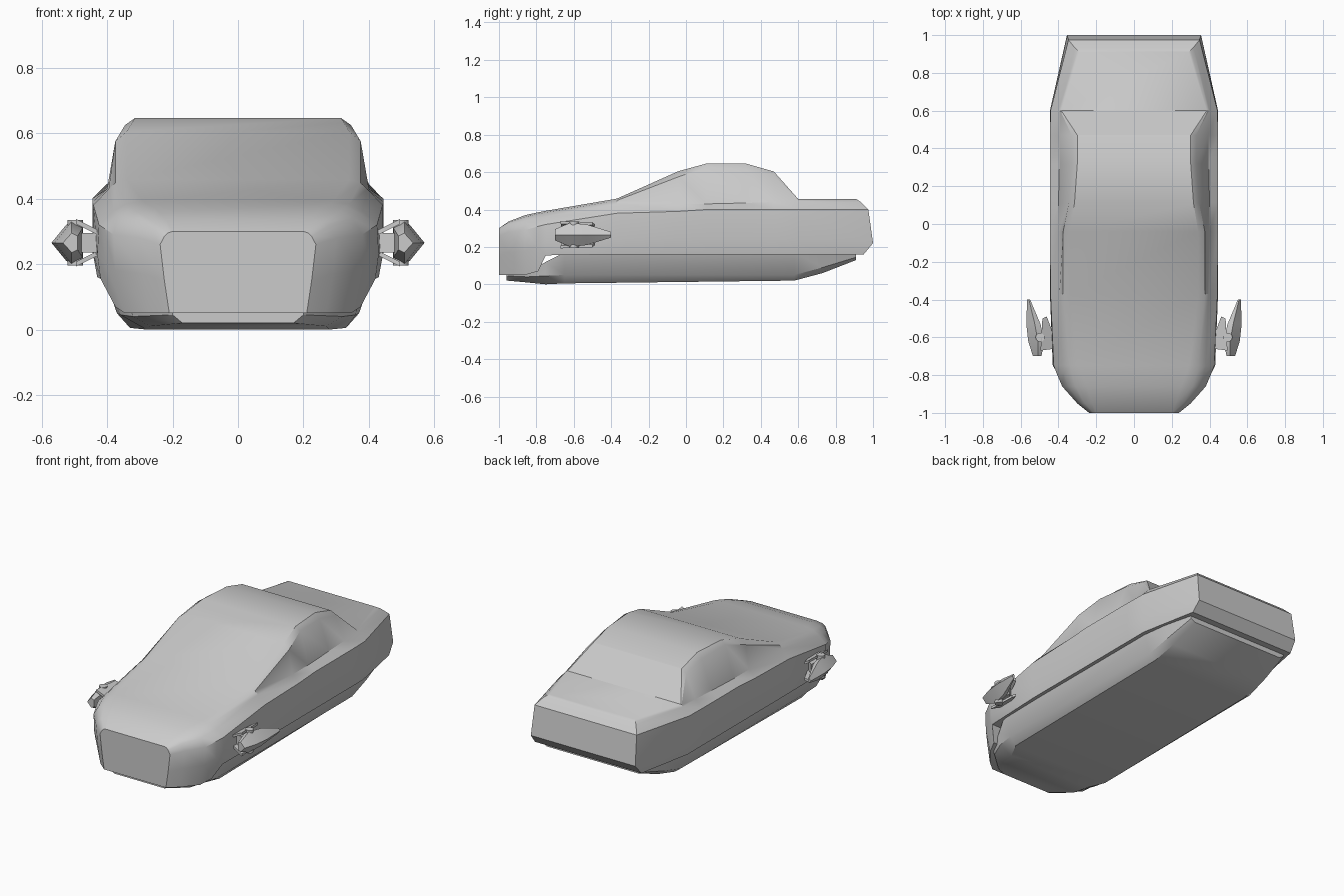
import bpy
import bmesh
from math import radians
from mathutils import Vector

default_cube = bpy.data.objects.get("Cube")
if default_cube:
    bpy.data.objects.remove(default_cube, do_unlink=True)

grey = bpy.data.materials.new("plain grey")
grey.use_nodes = True
grey.diffuse_color = (0.6, 0.6, 0.6, 1)
grey.node_tree.nodes["Principled BSDF"].inputs["Base Color"].default_value = (0.6, 0.6, 0.6, 1)


def finish(name, bm, smooth_before=None):
    """Turn a bmesh into a named grey object, smooth only ahead of a given y."""
    bmesh.ops.recalc_face_normals(bm, faces=bm.faces)
    for face in bm.faces:
        face.smooth = smooth_before is not None and face.calc_center_median().y < smooth_before
    mesh = bpy.data.meshes.new(name)
    bm.to_mesh(mesh)
    bm.free()
    mesh.set_sharp_from_angle(angle=radians(32))
    mesh.materials.append(grey)
    obj = bpy.data.objects.new(name, mesh)
    bpy.context.collection.objects.link(obj)
    return obj


def symmetric_loft(name, sections, smooth_before=None):
    """Skin half sections, listed from top to bottom, with their mirror image."""
    bm = bmesh.new()
    rings = []
    for section in sections:
        left = [bm.verts.new(p) for p in section]
        right = [bm.verts.new((-x, y, z)) for x, y, z in section]
        rings.append(left + right[::-1])
    count = len(rings[0])
    for a, b in zip(rings, rings[1:]):
        for i in range(count):
            j = (i + 1) % count
            bm.faces.new((a[i], a[j], b[j], b[i]))
    # close both ends with horizontal strips
    for ring in (rings[0], rings[-1]):
        for i in range(count // 2 - 1):
            bm.faces.new((ring[i], ring[i + 1], ring[-i - 2], ring[-i - 1]))
    return finish(name, bm, smooth_before)


def at(y, *points):
    return [(x, y, z) for x, z in points]


# Body: top edge, upper side, cabin base, belt line, knee, lower edge
nose = [
    at(-1, (.2, .3), (.215, .295), (.225, .285), (.238, .26), (.225, .15), (.21, .05)),
    at(-.95, (.22, .335), (.26, .33), (.28, .32), (.3, .28), (.29, .17), (.27, .05)),
    at(-.86, (.25, .37), (.31, .36), (.35, .34), (.38, .29), (.375, .18), (.345, .05)),
    at(-.79, (.28, .385), (.33, .377), (.37, .355), (.41, .31), (.405, .2), (.375, .07)),
    at(-.75, (.29, .393), (.34, .384), (.38, .362), (.425, .32), (.43, .23), (.42, .155)),
]
sill = [(.445, .24), (.43, .16)]
cabin = [
    at(-.37, (.34, .458), (.375, .448), (.395, .43), (.442, .38), *sill),
    at(-.04, (.34, .605), (.375, .575), (.4, .43), (.445, .39), *sill),
    at(.11, (.315, .646), (.345, .625), (.4, .43), (.445, .4), *sill),
    at(.32, (.3, .646), (.33, .615), (.395, .435), (.445, .4), *sill),
    at(.47, (.3, .603), (.33, .58), (.393, .44), (.445, .4), *sill),
    at(.6, (.385, .456), (.39, .453), (.4, .445), (.442, .4), *sill),
]
tail = [[(.29, .91, .456), (.3, .92, .45), (.315, .935, .44),
         (.347, .975, .4), (.355, 1, .22), (.362, .95, .16)]]
symmetric_loft("body_shell", nose + cabin + tail, smooth_before=-.2)

# Underbody: top rim, crease, flat floor, with a ramp at the back
symmetric_loft("underbody_pan", [
    at(-.96, (.2, .06), (.2, .045), (.17, .02)),
    at(-.85, (.33, .06), (.32, .04), (.27, .01)),
    at(-.75, (.37, .12), (.36, .045), (.28, 0)),
    at(-.65, (.412, .17), (.37, .05), (.33, .005)),
    at(.58, (.41, .17), (.37, .05), (.33, .02)),
    at(.73, (.39, .17), (.36, .09), (.32, .06)),
    at(.91, (.345, .17), (.34, .145), (.31, .13)),
])


def add_hull(bm, points):
    verts = [bm.verts.new(p) for p in points]
    bmesh.ops.convex_hull(bm, input=verts)


def mirror_x(points, side):
    return [(x * side, y, z) for x, y, z in points]


MID = .265
# Pod stations: y, inner x, outer x, half height
POD = [(-.7, .49, .535, .03), (-.62, .475, .56, .064), (-.53, .495, .57, .055), (-.4, .55, .566, .015)]
ARM = [(.42, -.66), (.495, -.67), (.485, -.5), (.462, -.49), (.42, -.6)]

for side, word in ((1, "left"), (-1, "right")):
    # Pod: faceted teardrop with an outer ridge
    bm = bmesh.new()
    points = []
    for y, inner, outer, half in POD:
        shoulder = inner + (outer - inner) * .4
        points += [(outer, y, MID), (inner, y, MID - half * .7), (inner, y, MID + half * .7),
                   (shoulder, y, MID + half), (shoulder, y, MID - half)]
    add_hull(bm, mirror_x(points, side))
    finish(word + "_mirror_pod", bm)

    # Bracket: two flared plates and a core reaching into the door
    bm = bmesh.new()
    for sign in (1, -1):
        points = []
        for x, y in ARM:
            height = .035 + (x - .42) * .5
            points += [(x, y, MID + sign * height), (x, y, MID + sign * (height - .015))]
        add_hull(bm, mirror_x(points, side))
    core = [(x, y, MID + z) for x, y in ((.42, -.63), (.49, -.64), (.48, -.53), (.42, -.58))
            for z in (-.03, .03)]
    add_hull(bm, mirror_x(core, side))
    finish(word + "_mirror_bracket", bm)

    # Hinge pin
    bm = bmesh.new()
    bmesh.ops.create_cone(bm, cap_ends=True, segments=12, radius1=.024, radius2=.024, depth=.14)
    bmesh.ops.translate(bm, verts=bm.verts, vec=Vector((.497 * side, -.6, MID)))
    finish(word + "_mirror_pin", bm)
